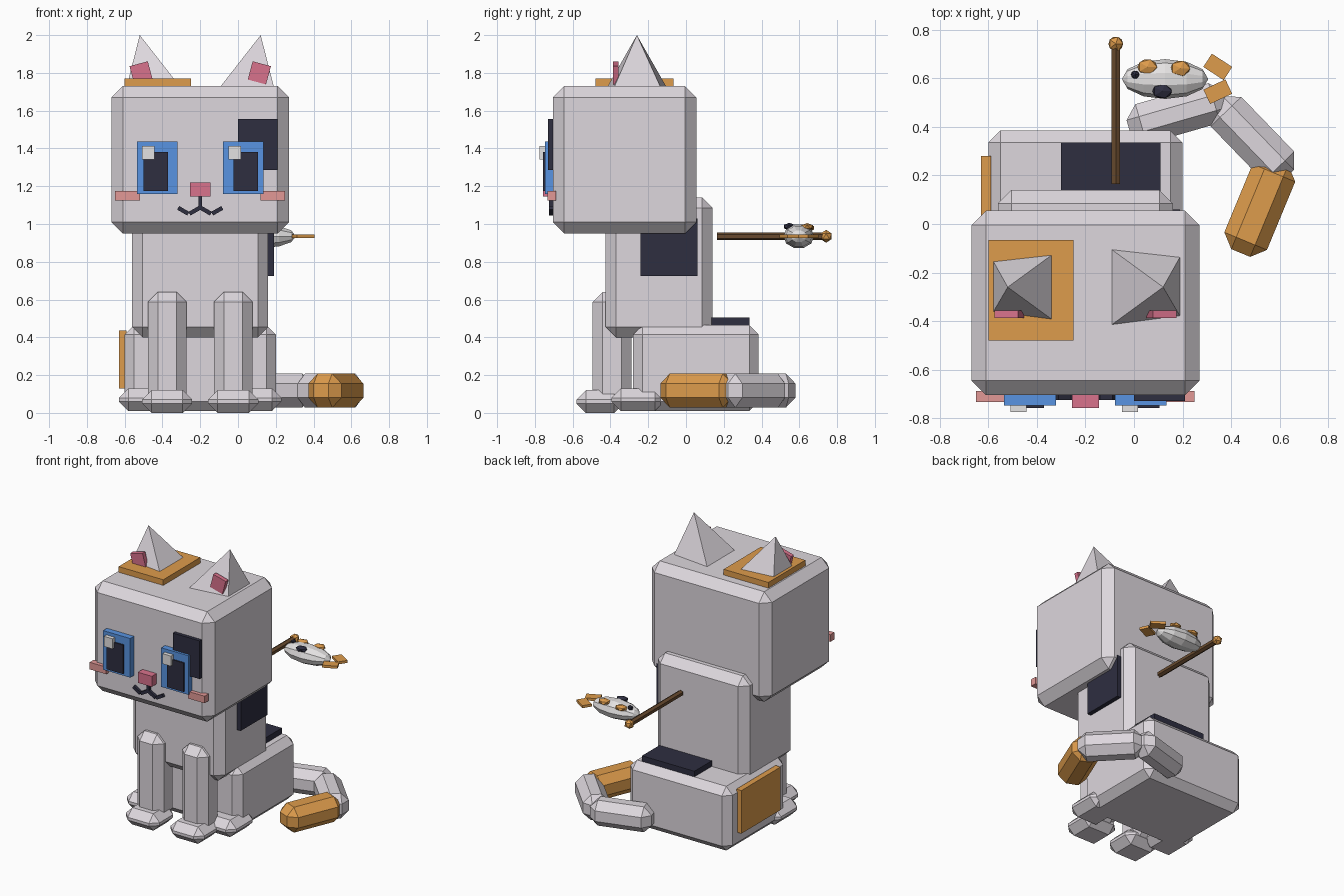
import bpy, bmesh
from math import radians, sqrt
from mathutils import Matrix, Vector

cube = bpy.data.objects.get("Cube")
if cube:
    bpy.data.objects.remove(cube, do_unlink=True)

MID = -0.2   # symmetry plane of the cat, in x


def material(name, rgb):
    lin = [(c / 255 / 12.92) if c < 11 else ((c / 255 + 0.055) / 1.055) ** 2.4 for c in rgb]
    m = bpy.data.materials.new(name)
    m.use_nodes = True
    m.diffuse_color = (*lin, 1)
    m.node_tree.nodes["Principled BSDF"].inputs["Base Color"].default_value = (*lin, 1)
    return m


FUR = material("pale grey fur", (221, 215, 221))
ORANGE = material("orange", (222, 156, 76))
DARK = material("dark navy", (46, 46, 64))
BLUE = material("eye blue", (88, 148, 226))
PINK = material("rose pink", (216, 114, 140))
BLUSH = material("blush pink", (226, 152, 150))
WHITE = material("white", (228, 226, 226))
BROWN = material("stick brown", (104, 74, 46))


def finish(name, bm, mat, place=Matrix()):
    bmesh.ops.recalc_face_normals(bm, faces=bm.faces)
    mesh = bpy.data.meshes.new(name)
    bm.to_mesh(mesh)
    bm.free()
    mesh.materials.append(mat)
    obj = bpy.data.objects.new(name, mesh)
    obj.matrix_world = place
    bpy.context.collection.objects.link(obj)
    return obj


def block(name, mat, centre, size, bevel=0, axis='Z', angle=0):
    """Box, optionally chamfered and turned about one axis."""
    bm = bmesh.new()
    bmesh.ops.create_cube(bm, size=1)
    bmesh.ops.scale(bm, vec=size, verts=bm.verts)
    if bevel:
        bmesh.ops.bevel(bm, geom=bm.edges[:], offset=bevel, segments=1,
                        affect='EDGES', clamp_overlap=True)
    turn = Matrix.Rotation(radians(angle), 4, axis)
    return finish(name, bm, mat, Matrix.Translation(centre) @ turn)


def span(name, mat, x, y, z, bevel=0):
    """Box given by its range on each axis."""
    centre = [sum(r) / 2 for r in (x, y, z)]
    return block(name, mat, centre, [r[1] - r[0] for r in (x, y, z)], bevel)


def blob(name, mat, centre, radii, detail=1):
    bm = bmesh.new()
    bmesh.ops.create_icosphere(bm, subdivisions=detail, radius=1)
    bmesh.ops.scale(bm, vec=radii, verts=bm.verts)
    return finish(name, bm, mat, Matrix.Translation(centre))


# Body masses
span("head", FUR, (-0.67, 0.27), (-0.705, 0.055), (0.95, 1.73), 0.06)
span("torso", FUR, (-0.56, 0.16), (-0.425, 0.14), (0.4, 1.14), 0.055)
span("haunches", FUR, (-0.6, 0.2), (-0.28, 0.385), (0.01, 0.465), 0.05)

# Coat patches
span("brow_patch", DARK, (0, 0.21), (-0.73, -0.69), (1.285, 1.555))
span("side_patch", DARK, (0.15, 0.19), (-0.24, 0.06), (0.725, 1.03))
span("back_patch", DARK, (-0.3, 0.11), (0.08, 0.335), (0.45, 0.505))
span("hip_patch", ORANGE, (-0.63, -0.59), (-0.16, 0.28), (0.13, 0.435))
span("crown_patch", ORANGE, (-0.6, -0.25), (-0.48, -0.065), (1.72, 1.77))

# Ears, legs, cheeks, mirrored about the body's middle
for s, side in ((-1, "right"), (1, "left")):
    def at(dx):
        return MID + s * dx

    bm = bmesh.new()
    tip = bm.verts.new((at(0.32), -0.26, 2))
    base = [bm.verts.new((at(dx), -0.26 + dy, 1.725))
            for dx, dy in ((0.105, -0.157), (0.39, -0.12), (0.39, 0.125), (0.105, 0.157))]
    bm.faces.new(base)
    for i in range(4):
        bm.faces.new((base[i], base[(i + 1) % 4], tip))
    finish(side + "_ear", bm, FUR)
    block(side + "_inner_ear", PINK, (at(0.313), -0.372, 1.8), (0.1, 0.03, 0.1), 0, 'Y', s * 15)

    block(side + "_front_leg", FUR, (at(0.175), -0.392, 0.34), (0.205, 0.205, 0.6), 0.053)
    block(side + "_front_paw", FUR, (at(0.175), -0.455, 0.06), (0.265, 0.25, 0.12), 0.05)
    block(side + "_hind_paw", FUR, (at(0.305), -0.255, 0.07), (0.25, 0.28, 0.12), 0.05)
    block(side + "_cheek", BLUSH, (at(0.385), -0.71, 1.15), (0.13, 0.045, 0.05))

    # Mouth strokes
    for dx, tilt in ((0.03, 30), (0.09, -30)):
        block(side + "_mouth_stroke", DARK, (at(dx), -0.712, 1.07),
              (0.062, 0.025, 0.022), 0, 'Y', s * tilt)

# Eyes, with both glints on the same side
for side, x in (("right", -0.428), ("left", 0.028)):
    block(side + "_iris", BLUE, (x, -0.72, 1.298), (0.213, 0.055, 0.277))
    block(side + "_pupil", DARK, (x + (0.012 if x > 0 else -0.008), -0.73, 1.278), (0.13, 0.055, 0.205))
    block(side + "_glint", WHITE, (x - (0.045 if x > 0 else 0.047), -0.745, 1.377), (0.066, 0.06, 0.072))

# Nose and centre of the mouth
span("nose", PINK, (-0.255, -0.145), (-0.758, -0.69), (1.145, 1.22))
span("mouth_centre", DARK, (-0.21, -0.19), (-0.725, -0.69), (1.075, 1.15))

# Tail curling forward
for name, mat, x, y, angle, length, width in (
        ("tail_base", FUR, 0.18, 0.455, 16, 0.42, 0.17),
        ("tail_middle", FUR, 0.488, 0.35, -46, 0.42, 0.175),
        ("tail_tip", ORANGE, 0.518, 0.07, 67.5, 0.41, 0.19)):
    block(name, mat, (x, y, 0.118), (length, width, 0.18), 0.053, 'Z', angle)

# Stick with a knob at its end
bm = bmesh.new()
bmesh.ops.create_cone(bm, cap_ends=True, segments=6, radius1=0.021, radius2=0.021, depth=0.57)
finish("stick", bm, BROWN,
       Matrix.Translation((-0.075, 0.45, 0.935)) @ Matrix.Rotation(radians(90), 4, 'X'))
blob("stick_knob", ORANGE, (-0.075, 0.742, 0.935), (0.034, 0.034, 0.034))

# Toy fish
FISH = Vector((0.128, 0.597, 0.935))
RADII = Vector((0.178, 0.082, 0.065))
bm = bmesh.new()
bmesh.ops.create_uvsphere(bm, u_segments=10, v_segments=6, radius=1)
bmesh.ops.rotate(bm, verts=bm.verts, matrix=Matrix.Rotation(radians(90), 3, 'Y'))
bmesh.ops.scale(bm, vec=RADII, verts=bm.verts)
finish("fish_body", bm, WHITE, Matrix.Translation(FISH))

# Spots and eye resting on the fish's upper surface
for name, mat, dx, dy, radii in (
        ("fish_spot_front", ORANGE, -0.073, 0.05, (0.045, 0.036, 0.02)),
        ("fish_spot_rear", ORANGE, 0.063, 0.044, (0.045, 0.036, 0.02)),
        ("fish_dark_spot", DARK, -0.012, -0.05, (0.045, 0.034, 0.02)),
        ("fish_eye", DARK, -0.123, 0.018, (0.019, 0.019, 0.019))):
    rise = RADII.z * sqrt(max(0, 1 - (dx / RADII.x) ** 2 - (dy / RADII.y) ** 2))
    blob(name, mat, FISH + Vector((dx, dy, rise)), radii)

for name, dy, angle in (("fish_upper_fin", 0.05, -33), ("fish_lower_fin", -0.052, 25)):
    block(name, ORANGE, FISH + Vector((0.217, dy, 0)), (0.1, 0.065, 0.018), 0, 'Z', angle)
